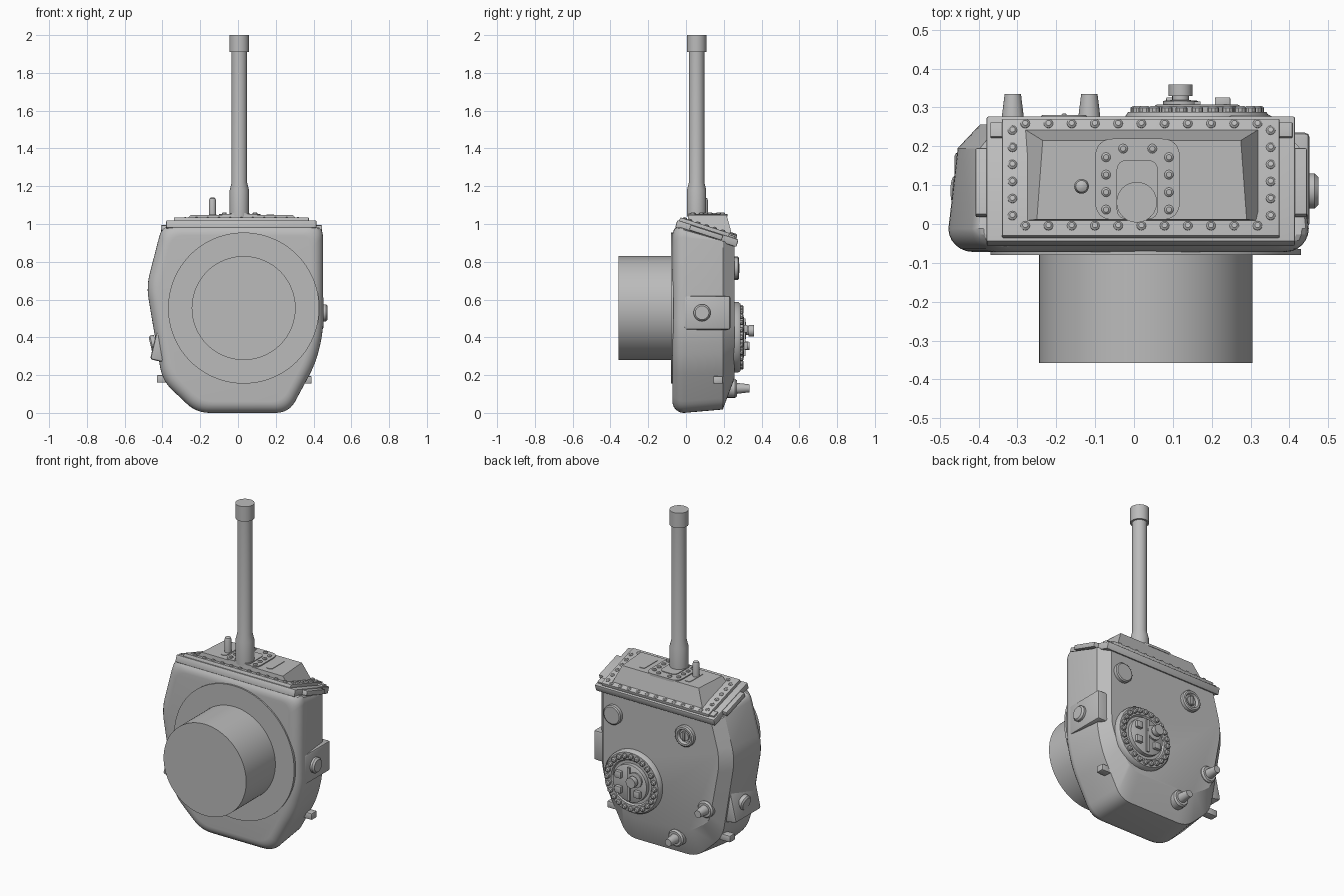
import bpy, bmesh, math
from mathutils import Vector, Matrix

if "Cube" in bpy.data.objects:
    bpy.data.objects.remove(bpy.data.objects["Cube"], do_unlink=True)

grey = bpy.data.materials.new("plain grey")
grey.use_nodes = True
grey.diffuse_color = (0.5, 0.5, 0.5, 1)
grey.node_tree.nodes["Principled BSDF"].inputs["Base Color"].default_value = grey.diffuse_color


def finish(name, bm, angle=35):
    bmesh.ops.recalc_face_normals(bm, faces=bm.faces)
    me = bpy.data.meshes.new(name)
    bm.to_mesh(me)
    bm.free()
    me.materials.append(grey)
    ob = bpy.data.objects.new(name, me)
    bpy.context.collection.objects.link(ob)
    bpy.ops.object.select_all(action='DESELECT')
    ob.select_set(True)
    bpy.context.view_layer.objects.active = ob
    bpy.ops.object.shade_smooth_by_angle(angle=math.radians(angle))
    return ob


def loft(name, rings, angle=35):
    """Skin closed rings of points and cap both ends."""
    bm = bmesh.new()
    loops = [[bm.verts.new(p) for p in r] for r in rings]
    n = len(loops[0])
    for a, b in zip(loops, loops[1:]):
        for i in range(n):
            j = (i + 1) % n
            bm.faces.new((a[i], a[j], b[j], b[i]))
    bm.faces.new(loops[0])
    bm.faces.new(loops[-1])
    return finish(name, bm, angle)


def turned(name, origin, axis, profile, n=48):
    """Turn a (radius, height) profile about an axis."""
    rot = Vector(axis).to_track_quat('Z', 'Y').to_matrix()
    rings = []
    for r, h in profile:
        rings.append([Vector(origin) + rot @ Vector((r * math.cos(a), r * math.sin(a), h))
                      for a in (2 * math.pi * i / n for i in range(n))])
    return loft(name, rings)


def box(name, x, y, z, bevel=0.0, matrix=None):
    bm = bmesh.new()
    bmesh.ops.create_cube(bm, size=1)
    for v in bm.verts:
        v.co = [lo + (c + 0.5) * (hi - lo) for c, (lo, hi) in zip(v.co, (x, y, z))]
    if bevel:
        bmesh.ops.bevel(bm, geom=bm.edges[:], offset=bevel, segments=2, affect='EDGES', profile=0.5)
    if matrix:
        bm.transform(matrix)
    return finish(name, bm)


def rounded(points, radius, steps=6):
    """Round polygon corners with quadratic arcs."""
    out = []
    for i, p in enumerate(points):
        p = Vector(p)
        a, b = Vector(points[i - 1]) - p, Vector(points[(i + 1) % len(points)]) - p
        s = p + a.normalized() * min(radius, a.length * 0.45)
        e = p + b.normalized() * min(radius, b.length * 0.45)
        for k in range(steps + 1):
            t = k / steps
            out.append(s * (1 - t) ** 2 + p * 2 * t * (1 - t) + e * t * t)
    return out


# Casing: rounded front, tapered sides, chamfered rear
outline = rounded([(-0.22, 0.0), (0.27, 0.0), (0.41, 0.26), (0.45, 0.42), (0.45, 1.0), (-0.40, 1.0),
                   (-0.485, 0.67), (-0.40, 0.17)], 0.07)


def roof(y):
    return 0.985 - 0.32 * (y + 0.04)


def section(y, sx, inset=0.0, lift=0.0):
    ring = []
    for x, z in outline:
        z = z + lift * max(0, 1 - z / 0.45)
        ring.append((x * (sx - inset / 0.45), y, min(0.5 + (z - 0.5) * (1 - inset / 0.5), roof(y))))
    return ring


rings = [section(-0.072 + 0.06 * (1 - math.cos(a)), 1, 0.06 * (1 - math.sin(a)))
         for a in (math.pi / 2 * i / 6 for i in range(7))]
rings += [section(0.195, 0.95, 0, 0.018), section(0.256, 0.83, 0, 0.18)]
loft("casing", rings, 25)

# Front flange and drum
turned("front_flange", (0.03, -0.065, 0.555), (0, -1, 0), [(0.40, 0), (0.40, 0.015)], 96)
turned("front_drum", (0.03, -0.07, 0.555), (0, -1, 0), [(0.275, 0), (0.275, 0.288)], 96)

# Side pads, bosses and small lugs
box("left_pad", (0.33, 0.452), (-0.01, 0.235), (0.44, 0.62), 0.012)
turned("left_boss", (0.43, 0.085, 0.53), (1, 0, 0), [(0.045, 0), (0.045, 0.035), (0.036, 0.045)])
tilt = Vector((-0.97, 0, -0.23))
box("right_pad", (-0.08, 0.008), (-0.1, 0.14), (-0.09, 0.09), 0.012,
    Matrix.Translation((-0.437, 0.085, 0.37)) @ Matrix.Rotation(0.23, 4, 'Y') @ Matrix.Rotation(math.pi, 4, 'Z')
    @ Matrix.Translation((0, 0, 0)))
turned("right_boss", (-0.435, 0.085, 0.37), tilt, [(0.045, 0), (0.045, 0.022), (0.036, 0.03)])
box("right_lug", (-0.43, -0.36), (0.145, 0.195), (0.16, 0.20), 0.006)
box("left_lug", (0.31, 0.39), (0.145, 0.195), (0.155, 0.195), 0.006)

# Sloped lid, built flat and tilted about its front edge
slope = Matrix.Translation((0, -0.035, 1.037)) @ Matrix.Rotation(-math.atan(0.32), 4, 'X')
box("lid_flange", (-0.38, 0.415), (-0.005, 0.335), (-0.06, -0.018), 0.006, slope)
box("lid_plate", (-0.34, 0.375), (0.005, 0.322), (-0.03, 0), 0.004, slope)
box("lid_side_tabs", (-0.408, 0.445), (0.07, 0.25), (-0.05, -0.022), 0.004, slope)
box("lid_rear_tabs", (-0.37, 0.408), (0.275, 0.315), (-0.03, -0.008), 0.003, slope)


def lid_z(y):
    return 1.037 - 0.32 * (y + 0.035)


lid_bolts = [(-0.28 + 0.0598 * i, y) for i in range(11) for y in (-0.006, 0.257)]
lid_bolts += [(x, 0.02 + 0.044 * i) for i in range(6) for x in (-0.313, 0.352)]
for x, y in lid_bolts:
    turned("lid_bolt", (x, y, lid_z(y) - 0.004), (0, 0.305, 0.952),
           [(0.012, 0), (0.012, 0.006), (0.007, 0.011)], 12)

# Raised wedge housing with level top
base = [(-0.285, 0.008), (0.325, 0.008), (0.325, 0.246), (-0.285, 0.246)]
top = [(-0.25, 0.012), (0.29, 0.012), (0.275, 0.215), (-0.235, 0.215)]
loft("wedge_housing", [[(x, y, lid_z(y) - 0.012) for x, y in base], [(x, y, 1.048) for x, y in top]])

# Arched mounting plate, its bolts, slots and the stub lever
arch = rounded([(-0.1, 0.01), (0.118, 0.01), (0.118, 0.22), (-0.1, 0.22)], 0.05)
arch = [(x, max(y, 0.012)) for x, y in arch]
loft("mounting_plate", [[(x, y, z) for x, y in arch] for z in (1.04, 1.054)])
seat = rounded([(-0.045, 0.012), (0.062, 0.012), (0.062, 0.165), (-0.045, 0.165)], 0.03)
loft("shaft_seat", [[(x, y, z) for x, y in seat] for z in (1.045, 1.058)])
for x, y in [(x, 0.037 + 0.045 * i) for i in range(4) for x in (-0.072, 0.09)] + [(-0.028, 0.194), (0.047, 0.194)]:
    turned("mounting_bolt", (x, y, 1.05), (0, 0, 1), [(0.012, 0), (0.012, 0.008), (0.007, 0.012)], 12)
for cx in (-0.133, 0.171):
    slot = rounded([(cx - 0.02, 0.045), (cx + 0.02, 0.045), (cx + 0.02, 0.182), (cx - 0.02, 0.182)], 0.018)
    loft("slot_plate", [[(x, y, z) for x, y in slot] for z in (1.042, 1.051)])
turned("stub_lever", (-0.135, 0.097, 1.04), (0, 0, 1),
       [(0.019, 0), (0.019, 0.085), (0.015, 0.096), (0.006, 0.101)], 20)

# Tall shaft with collar and cap
turned("shaft", (0.007, 0.056, 1.04), (0, 0, 1),
       [(0.051, 0), (0.051, 0.14), (0.041, 0.18), (0.041, 0.87), (0.052, 0.87), (0.052, 0.96)])

# Rear round cover with bolt ring and fittings
cx, cz = 0.163, 0.40
turned("round_cover", (cx, 0.245, cz), (0, 1, 0),
       [(0.187, 0), (0.187, 0.03), (0.178, 0.043), (0.135, 0.043), (0.128, 0.034), (0.112, 0.034),
        (0.112, 0.058), (0.105, 0.062)], 64)
for i in range(24):
    a = 2 * math.pi * i / 24
    turned("cover_bolt", (cx + 0.157 * math.cos(a), 0.283, cz + 0.157 * math.sin(a)), (0, 1, 0),
           [(0.015, 0), (0.015, 0.016), (0.009, 0.021)], 10)
box("cover_bar", (cx - 0.008, cx + 0.008), (0.295, 0.316), (cz - 0.1, cz + 0.1))
for dx, dz in ((0.065, 0.045), (0.065, -0.045), (-0.06, -0.045)):
    box("cover_block", (cx + dx - 0.02, cx + dx + 0.02), (0.295, 0.326), (cz + dz - 0.02, cz + dz + 0.02), 0.003)
turned("cover_knob", (0.12, 0.295, 0.435), (0, 1, 0),
       [(0.045, 0), (0.045, 0.022), (0.022, 0.024), (0.022, 0.035), (0.031, 0.035), (0.031, 0.064)], 16)

# Rear boss, filler ring and two tapered plugs
turned("rear_boss", (0.30, 0.24, 0.765), (0, 1, 0), [(0.057, 0), (0.057, 0.035), (0.05, 0.04)])
turned("filler_ring", (-0.18, 0.24, 0.765), (0, 1, 0),
       [(0.062, 0), (0.062, 0.035), (0.055, 0.041), (0.044, 0.041), (0.038, 0.024), (0.028, 0.024), (0.028, 0.034)])
box("filler_grip", (-0.186, -0.174), (0.26, 0.284), (0.74, 0.79), 0.002)
for x, z in ((-0.115, 0.13), (-0.312, 0.355)):
    turned("tapered_plug", (x, 0.19, z), (0, 1, 0),
           [(0.05, 0), (0.05, 0.07), (0.042, 0.08), (0.029, 0.08), (0.021, 0.145)], 24)
